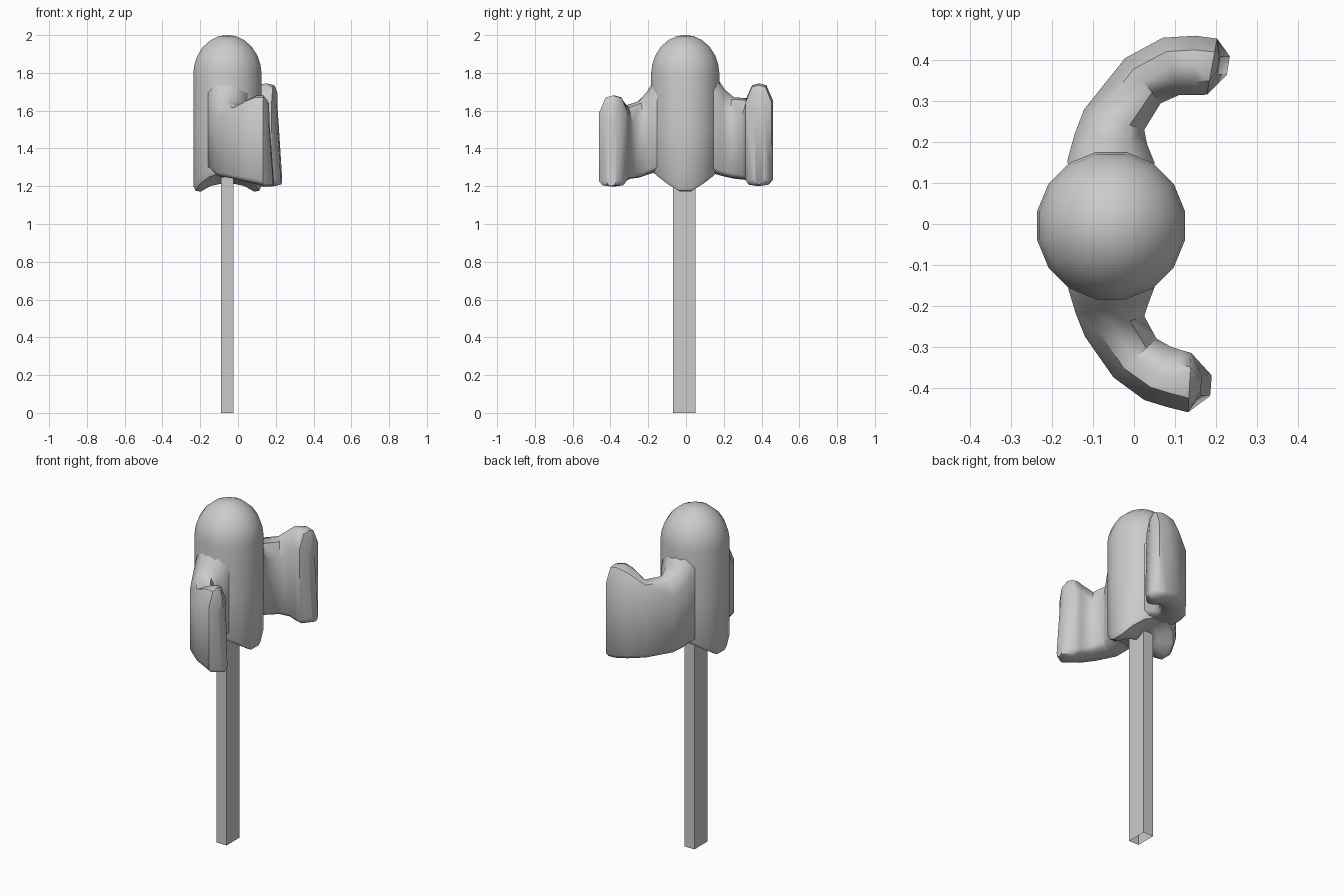
import bpy, bmesh, math

CX, CY = -0.056, -0.004


def finish(name, bm, smooth=True):
    bmesh.ops.recalc_face_normals(bm, faces=bm.faces)
    me = bpy.data.meshes.new(name)
    bm.to_mesh(me)
    bm.free()
    ob = bpy.data.objects.new(name, me)
    bpy.context.collection.objects.link(ob)
    if smooth:
        bpy.context.view_layer.objects.active = ob
        ob.select_set(True)
        bpy.ops.object.shade_smooth_by_angle(angle=math.radians(50))
        ob.select_set(False)
    return ob


def bridge(bm, a, b):
    n = len(a)
    for i in range(n):
        j = (i + 1) % n
        bm.faces.new((a[i], a[j], b[j], b[i]))


def fan(bm, ring, point):
    tip = bm.verts.new(point)
    for i in range(len(ring)):
        bm.faces.new((ring[i], ring[(i + 1) % len(ring)], tip))


# Stick: square-edged post, open at the bottom
bm = bmesh.new()
rings = [[bm.verts.new((x, y, z)) for x, y in
          ((-0.09, -0.07), (-0.025, -0.07), (-0.025, 0.05), (-0.09, 0.05))]
         for z in (0, 1.25)]
bridge(bm, *rings)
bm.faces.new(rings[1])
finish("stick", bm, False)

# Trunk: domed column whose lower rim dips on the two x sides
SIDES = 16
bm = bmesh.new()
# radius, height, share of the rim wave
profile = [(0.09, 1.195, 0.6), (0.145, 1.16, 1), (0.172, 1.165, 1),
           (0.184, 1.19, 1), (0.184, 1.5, 0), (0.184, 1.8, 0),
           (0.178, 1.845, 0), (0.163, 1.89, 0), (0.132, 1.938, 0),
           (0.09, 1.974, 0), (0.045, 1.995, 0)]
rings = []
for r, z, wave in profile:
    ring = []
    for i in range(SIDES):
        a = 2 * math.pi * (i + 0.5) / SIDES
        ring.append(bm.verts.new((CX + r * math.cos(a), CY + r * math.sin(a),
                                  z + wave * 0.11 * abs(math.sin(a)) ** 1.4)))
    rings.append(ring)
for a, b in zip(rings, rings[1:]):
    bridge(bm, a, b)
fan(bm, rings[-1], (CX, CY, 2.0))
fan(bm, rings[0], (CX, CY, 1.22))
finish("trunk", bm)


# Arms: tall curved slabs with a rounded top, lofted along the plan curve
def arm(name, stations):
    bm = bmesh.new()
    rings = []
    for ox, oy, ix, iy, top, low in stations:
        section = [(0.5, low), (0.12, low + 0.008), (0, low + 0.03),
                   (0, top - 0.09), (0.24, top - 0.01), (0.5, top),
                   (0.76, top - 0.01), (1, top - 0.09), (1, low + 0.03),
                   (0.88, low + 0.008)]
        rings.append([bm.verts.new((ox + (ix - ox) * t, oy + (iy - oy) * t, z))
                      for t, z in section])
    for a, b in zip(rings, rings[1:]):
        bridge(bm, a, b)
    # lean the tip outwards towards its foot
    for v in rings[-1]:
        v.co.x += 0.012 if v.co.z < 1.4 else -0.012
    bm.faces.new(rings[0])
    bm.faces.new(rings[-1])
    return finish(name, bm)


# outer x, outer y, inner x, inner y, top, bottom
arm("back_arm", [(-0.15, 0.08, 0.04, 0.08, 1.86, 1.28),
                 (-0.163, 0.155, 0.05, 0.15, 1.79, 1.265),
                 (-0.145, 0.22, 0.032, 0.195, 1.71, 1.25),
                 (-0.122, 0.28, 0.025, 0.23, 1.67, 1.24),
                 (-0.022, 0.405, 0.065, 0.295, 1.665, 1.23),
                 (0.07, 0.455, 0.11, 0.315, 1.73, 1.22),
                 (0.15, 0.46, 0.15, 0.315, 1.745, 1.205),
                 (0.203, 0.453, 0.178, 0.316, 1.735, 1.20),
                 (0.222, 0.41, 0.215, 0.365, 1.70, 1.21)])
arm("front_arm", [(-0.15, -0.08, 0.04, -0.08, 1.86, 1.29),
                  (-0.16, -0.16, 0.05, -0.155, 1.78, 1.275),
                  (-0.142, -0.22, 0.035, -0.195, 1.70, 1.26),
                  (-0.12, -0.275, 0.025, -0.225, 1.65, 1.245),
                  (-0.05, -0.375, 0.055, -0.28, 1.625, 1.235),
                  (0.025, -0.43, 0.09, -0.30, 1.66, 1.22),
                  (0.08, -0.447, 0.115, -0.308, 1.68, 1.21),
                  (0.132, -0.46, 0.14, -0.315, 1.68, 1.197),
                  (0.174, -0.42, 0.178, -0.37, 1.64, 1.20)])
